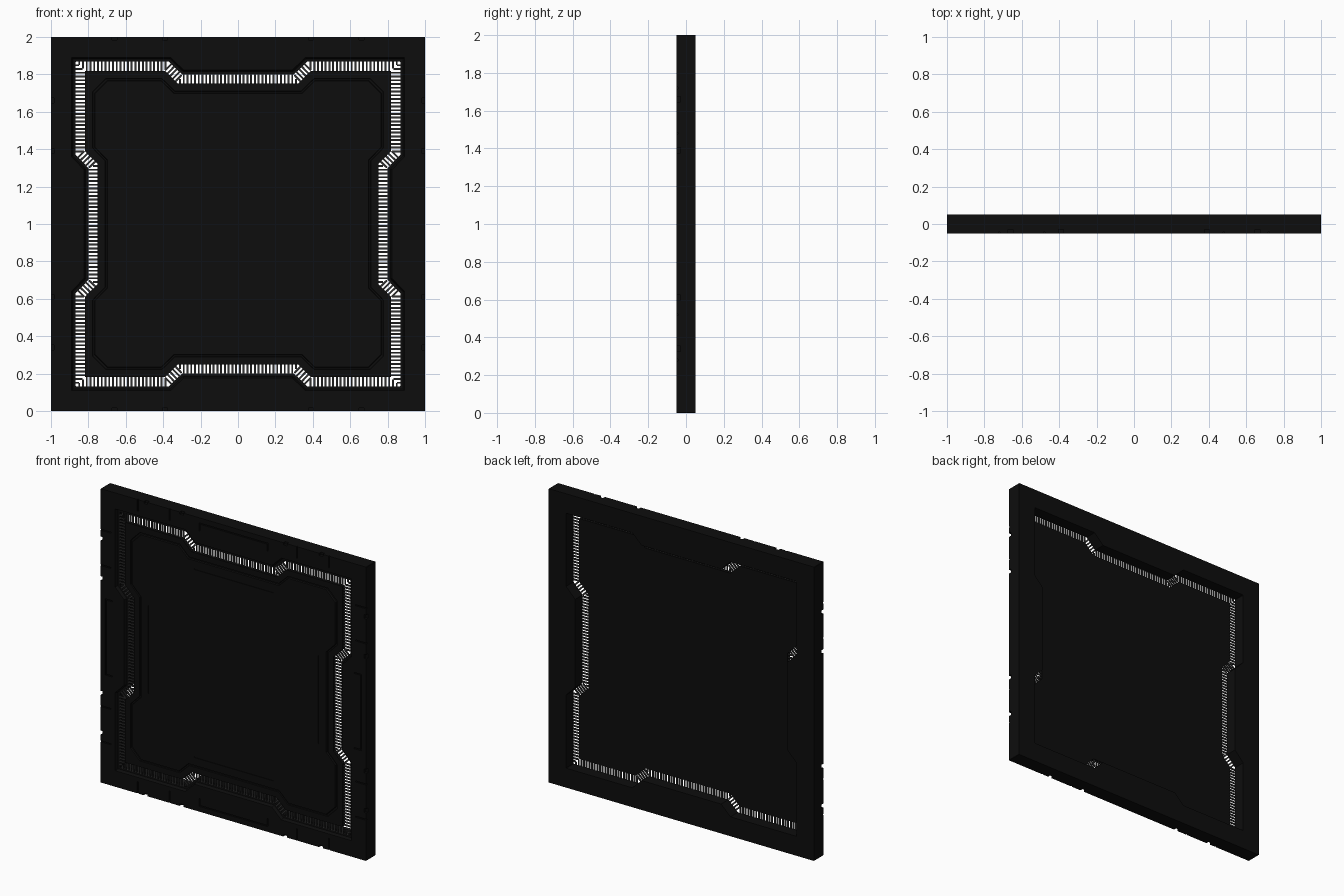
import bpy, bmesh
from mathutils import Vector, Matrix

if "Cube" in bpy.data.objects:
    bpy.data.objects.remove(bpy.data.objects["Cube"])


def material(name, v):
    m = bpy.data.materials.new(name)
    m.diffuse_color = (v, v, v, 1)
    m.use_nodes = True
    m.node_tree.nodes["Principled BSDF"].inputs["Base Color"].default_value = m.diffuse_color
    return m


DARK = material("dark_panel", 0.004)
RIB = material("rib_metal", 0.03)


def quarter_turns(pts):
    """Repeat a quarter of a loop four times around the centre."""
    out = []
    for k in range(4):
        for x, z in pts:
            for _ in range(k):
                x, z = z, -x
            out.append((x, z))
    return out


def notched(d, c=0.002):
    """Stepped square outline, offset d from the slot centreline, corner chamfer c."""
    mid, far = 0.775 + d, 0.843 + d
    m1, m2 = 0.31 - 0.41 * d, 0.38 - 0.41 * d
    return quarter_turns([(m1, mid), (m2, far), (far - c, far),
                          (far, far - c), (far, m2), (mid, m1)])


def square(h, c=0.002):
    return quarter_turns([(0.34, h), (0.42, h), (h - c, h), (h, h - c), (h, 0.42), (h, 0.34)])


def finish(name, bm, mat=None):
    bmesh.ops.recalc_face_normals(bm, faces=bm.faces)
    me = bpy.data.meshes.new(name)
    bm.to_mesh(me)
    bm.free()
    ob = bpy.data.objects.new(name, me)
    bpy.context.collection.objects.link(ob)
    if mat:
        me.materials.append(mat)
    return ob


def stack(name, loops, closed):
    """Skin a sequence of (outline, y) loops; closed joins last to first, else caps."""
    bm = bmesh.new()
    rings = [[bm.verts.new((x, y, z + 1)) for x, z in pts] for pts, y in loops]
    n = len(rings[0])
    pairs = list(zip(rings, rings[1:])) + ([(rings[-1], rings[0])] if closed else [])
    for a, b in pairs:
        for i in range(n):
            j = (i + 1) % n
            bm.faces.new((a[i], a[j], b[j], b[i]))
    if not closed:
        bm.faces.new(rings[0])
        bm.faces.new(rings[-1])
    return finish(name, bm, DARK)


def box(bm, x0, x1, z0, z1, y0, y1, turn=0):
    """Box on the top side, turned by quarter turns about the panel centre."""
    m = Matrix.Translation((0, 0, 1)) @ Matrix.Rotation(turn * 1.5707963, 4, 'Y')
    m = m @ Matrix.Translation(((x0 + x1) / 2, (y0 + y1) / 2, (z0 + z1) / 2))
    m = m @ Matrix.Diagonal((x1 - x0, y1 - y0, z1 - z0, 1))
    bmesh.ops.create_cube(bm, size=1, matrix=m)


def carve(ob, bm):
    cutter = finish("groove_cutter", bm)
    cutter.hide_render = True
    mod = ob.modifiers.new("grooves", 'BOOLEAN')
    mod.operation, mod.solver, mod.object = 'DIFFERENCE', 'EXACT', cutter
    mod.use_self = True
    bpy.context.view_layer.objects.active = ob
    bpy.ops.object.modifier_apply(modifier=mod.name)
    bpy.data.objects.remove(cutter)


# Outer frame: full depth, stepped down next to the slot
frame = stack("outer_frame", [(notched(0.025), 0.05), (notched(0.025), -0.03),
                              (notched(0.04), -0.03), (notched(0.048), -0.05),
                              (square(1), -0.05), (square(1), 0.05)], True)

# Frame details: panel seams, edge notches and bracket grooves on each side
bm = bmesh.new()
for t in range(4):
    for s in (-1, 1):
        for x in (0.48, 0.72):
            box(bm, s * x - 0.004, s * x + 0.004, 0.92, 1.01, -0.06, -0.043, t)
        for x in (0.39, 0.66):
            box(bm, s * x - 0.014, s * x + 0.014, 0.985, 1.02, -0.06, -0.03, t)
        box(bm, s * 0.256 - 0.004, s * 0.256 + 0.004, 0.91, 0.962, -0.06, -0.043, t)
    box(bm, -0.26, 0.26, 0.957, 0.965, -0.06, -0.043, t)
carve(frame, bm)

# Inner panel: thin plate at the front with a groove around a raised centre
panel = stack("inner_panel", [(notched(-0.025), -0.02), (notched(-0.025), -0.045),
                              (notched(-0.065, 0.07), -0.045), (notched(-0.067, 0.07), -0.037),
                              (notched(-0.075, 0.07), -0.037), (notched(-0.078, 0.07), -0.047)],
              False)
bm = bmesh.new()
for t in range(4):
    box(bm, -0.3, 0.3, 0.636, 0.644, -0.06, -0.042, t)
carve(panel, bm)

# Grille ribs across the slot, mitred at each bend
bm = bmesh.new()
inner = [Vector(p) for p in notched(-0.027)]
outer = [Vector(p) for p in notched(0.027)]
N, PITCH, HALF = len(inner), 0.02, 0.005
for i in range(N):
    a, b = inner[i], inner[(i + 1) % N]
    A, B = outer[i], outer[(i + 1) % N]
    u = (B - A).normalized()
    v = Vector((-u.y, u.x))
    va, vA = a.dot(v), A.dot(v)
    sa, sb, sA, sB = a.dot(u), b.dot(u), A.dot(u), B.dot(u)
    lo, hi = min(sa, sA), max(sb, sB)
    count = int((hi - lo) / PITCH)
    for k in range(count):
        s = (lo + hi) / 2 + (k - (count - 1) / 2) * PITCH
        t0, t1 = 0.0, 1.0
        # clip the rib against the mitre line at each end of the run
        for p, q, sign in ((sa, sA, 1), (sb, sB, -1)):
            step = (q - p) * sign
            if abs(step) > 1e-5:
                t = (s - p) / (q - p)
                if step < 0:
                    t0 = max(t0, t)
                else:
                    t1 = min(t1, t)
        if t1 - t0 < 0.08:
            continue
        rows = []
        for y in (-0.033, -0.026):
            ring = []
            for ds, t in ((-HALF, t0), (HALF, t0), (HALF, t1), (-HALF, t1)):
                p = u * (s + ds) + v * (va + (vA - va) * t)
                ring.append(bm.verts.new((p.x, y, p.y + 1)))
            rows.append(ring)
        f, r = rows
        bm.faces.new(f)
        bm.faces.new(r[::-1])
        for j in range(4):
            m = (j + 1) % 4
            bm.faces.new((f[j], r[j], r[m], f[m]))
finish("slot_ribs", bm, RIB)
